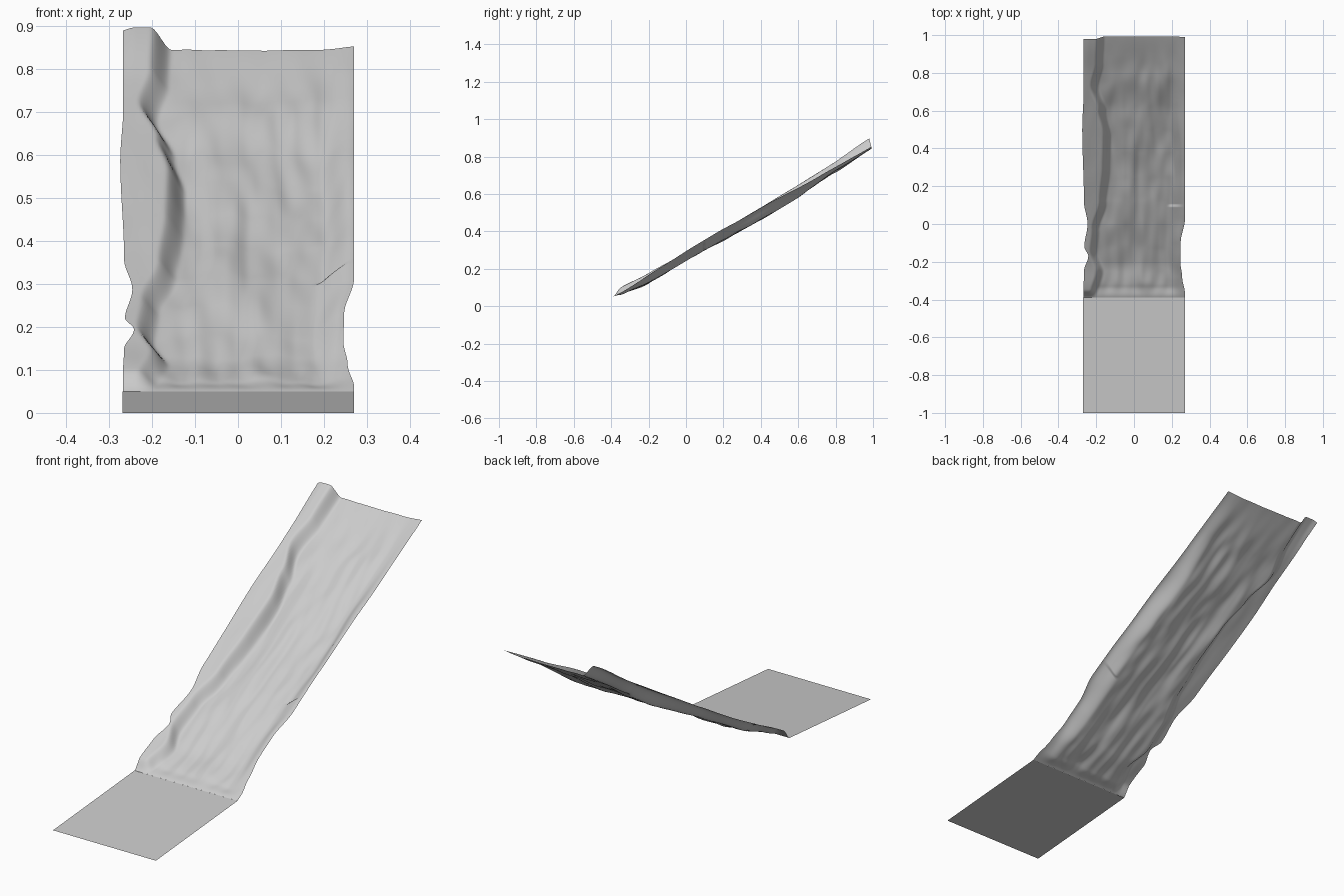
import bpy
import bmesh
from mathutils import Vector, noise

if "Cube" in bpy.data.objects:
    bpy.data.objects.remove(bpy.data.objects["Cube"])


def ramp(points, t):
    # Smooth interpolation through (position, value) pairs
    if t <= points[0][0]:
        return points[0][1]
    for (a, u), (b, v) in zip(points, points[1:]):
        if t <= b:
            s = (t - a) / (b - a)
            return u + (v - u) * s * s * (3 - 2 * s)
    return points[-1][1]


def step(a, b, t):
    return ramp([(a, 0), (b, 1)], t)


TOE, TOP = -0.39, 0.993
LEFT = [(-0.38, -.268), (-.25, -.265), (-.17, -.242), (-.12, -.263), (0, -.246),
        (.12, -.265), (.5, -.274), (.7, -.267)]
RIGHT = [(-.37, .27), (-.28, .255), (-.2, .245), (-.1, .247), (.03, .27)]
# Foot of the left bank, and depth of the bed and banks below the crest line
BANK = [(-.38, -.20), (-.25, -.17), (-.15, -.20), (-.03, -.19), (.12, -.15), (.3, -.135),
        (.47, -.13), (.6, -.155), (.73, -.195), (.85, -.17), (1, -.165)]
BED = [(TOE, .017), (-.33, .032), (-.2, .05), (0, .052), (.24, .070), (.6, .070),
       (.8, .058), (1, .048)]
LEFT_TOP = [(TOE, .017), (-.35, -.008), (-.2, .004), (0, .012), (.4, .012), (1, .004)]
RIGHT_TOP = [(TOE, .017), (-.33, .02), (-.15, .012), (0, .004), (.4, .012), (.7, .03), (1, .04)]


def slope_point(u, v):
    y = TOE + (TOP - TOE) * v
    lo, hi = ramp(LEFT, y), ramp(RIGHT, y)
    x = lo + (hi - lo) * u
    foot = ramp(BANK, y)
    left = 1 - step(foot - .04, foot + .012, x)
    right = step(.17 if y < .1 else .19, hi, x)
    drop = ramp(BED, y)
    drop += (ramp(LEFT_TOP, y) - drop) * left
    drop += (ramp(RIGHT_TOP, y) - drop) * right
    # Streaky rock relief, stronger in the bed and fading at toe and top
    rough = noise.noise(Vector((x * 9, y * 3.5, 3.1))) * .016
    rough += noise.noise(Vector((x * 22, y * 8, 7.7))) * .008
    rough *= step(TOE, -.3, y) * (1 - .8 * step(.7, .98, y)) * (1 - .8 * left) * (1 - .6 * right)
    # Shallow central rib
    rib = .02 * step(-.12, -.05, x) * (1 - step(-.03, .03, x))
    rough += rib * step(-.1, .2, y) * (1 - step(.4, .65, y))
    crown = .008 * step(-.275, -.24, x) * left * step(.7, 1, y)
    z = .30 + .597 * y - drop + rough + crown
    lean = (ramp(BED, y) - drop) * .3 * step(.8, 1, y)
    return (x, y - lean, z)


def apron_point(u, v):
    return (-.269 + .539 * u, -1 + (1 + TOE) * v, .05 * v)


def sheet(name, fn, nu, nv):
    bm = bmesh.new()
    rows = [[bm.verts.new(fn(i / nu, j / nv)) for i in range(nu + 1)] for j in range(nv + 1)]
    for a, b in zip(rows, rows[1:]):
        for i in range(nu):
            bm.faces.new((a[i], a[i + 1], b[i + 1], b[i])).smooth = True
    me = bpy.data.meshes.new(name)
    bm.to_mesh(me)
    bm.free()
    ob = bpy.data.objects.new(name, me)
    bpy.context.collection.objects.link(ob)
    return ob


# Rocky inclined channel with raised banks
sheet("rocky_slope", slope_point, 90, 200)
# Flat gently tilted ground at the foot
sheet("flat_apron", apron_point, 4, 4)
